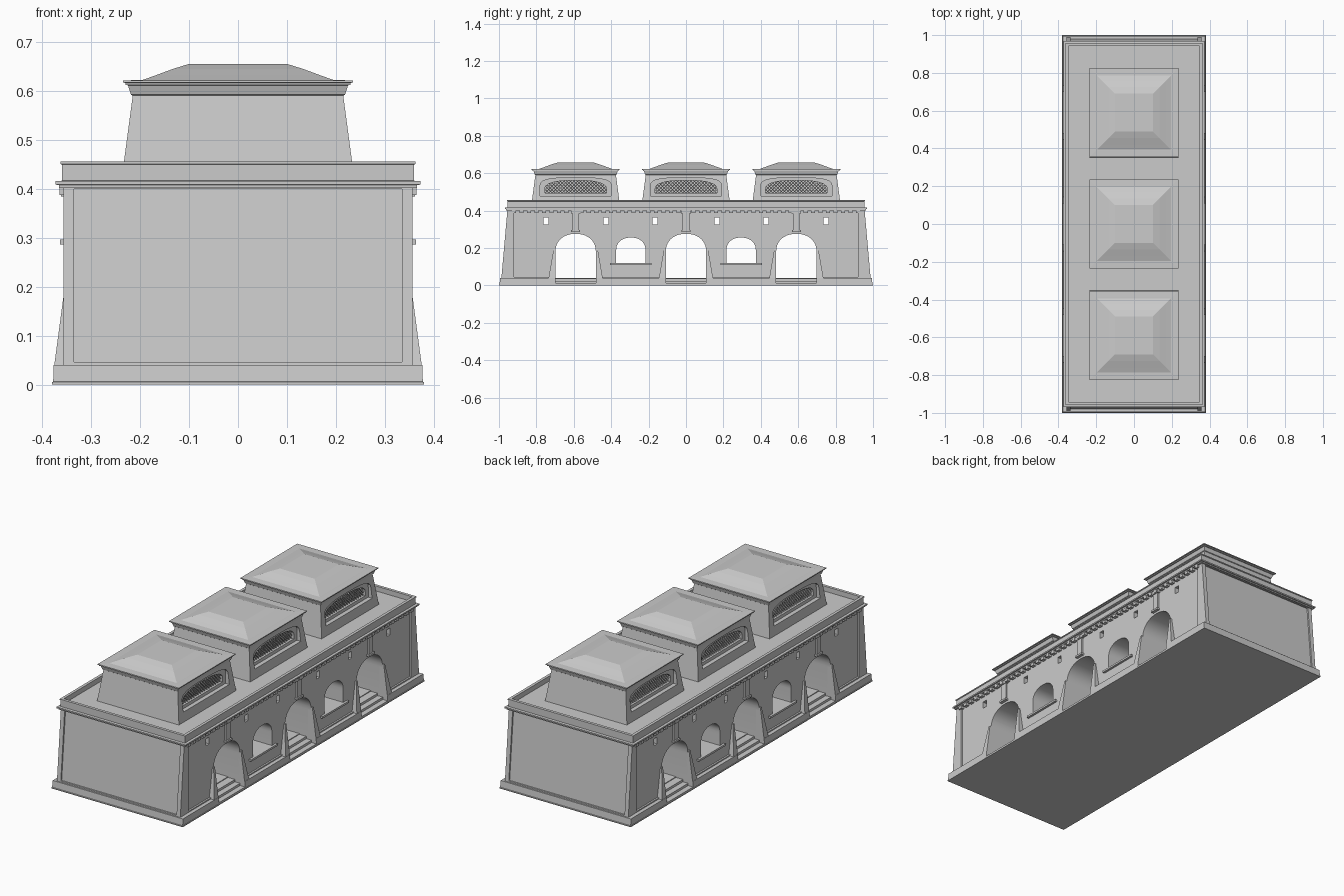
import bpy, bmesh, math
from mathutils import Matrix, Vector

if "Cube" in bpy.data.objects:
    bpy.data.objects.remove(bpy.data.objects["Cube"], do_unlink=True)

stone = bpy.data.materials.new("grey_stone")
stone.use_nodes = True
GREY = (0.6, 0.6, 0.6, 1)
stone.diffuse_color = GREY
stone.node_tree.nodes["Principled BSDF"].inputs["Base Color"].default_value = GREY


def finish(name, bm):
    bmesh.ops.recalc_face_normals(bm, faces=bm.faces)
    mesh = bpy.data.meshes.new(name)
    bm.to_mesh(mesh)
    bm.free()
    mesh.materials.append(stone)
    obj = bpy.data.objects.new(name, mesh)
    bpy.context.collection.objects.link(obj)
    return obj


def loft(name, rings, y=0):
    """Stack of rectangles (half x, half y, z) joined into one solid."""
    bm = bmesh.new()
    loops = [[bm.verts.new((sx * hx, y + sy * hy, z))
              for sx, sy in ((-1, -1), (1, -1), (1, 1), (-1, 1))] for hx, hy, z in rings]
    for low, high in zip(loops, loops[1:]):
        for i in range(4):
            j = (i + 1) % 4
            bm.faces.new((low[i], low[j], high[j], high[i]))
    bm.faces.new(loops[0][::-1])
    bm.faces.new(loops[-1])
    return finish(name, bm)


def add_prism(bm, profile, x0, x1):
    """Extrude a (y, z) outline along x."""
    a = [bm.verts.new((x0, y, z)) for y, z in profile]
    b = [bm.verts.new((x1, y, z)) for y, z in profile]
    n = len(profile)
    bm.faces.new(a)
    bm.faces.new(b[::-1])
    for i in range(n):
        bm.faces.new((a[i], b[i], b[(i + 1) % n], a[(i + 1) % n]))


def prisms(name, items):
    bm = bmesh.new()
    for item in items:
        add_prism(bm, *item)
    return finish(name, bm)


def rect(y, half, z0, z1):
    return [(y - half, z0), (y + half, z0), (y + half, z1), (y - half, z1)]


def arch(y, half, z0, spring, top, power=2.0, n=20):
    """Opening outline with a superelliptic head."""
    pts = [(y - half, z0), (y + half, z0)]
    for i in range(n + 1):
        c, s = math.cos(math.pi * i / n), math.sin(math.pi * i / n)
        pts.append((y + half * math.copysign(abs(c) ** (2 / power), c),
                    spring + (top - spring) * max(s, 0) ** (2 / power)))
    return pts


def boolean(obj, cutter, operation="DIFFERENCE"):
    """Apply a boolean and discard its cutter."""
    cutter.hide_render = True
    mod = obj.modifiers.new("cut", "BOOLEAN")
    mod.operation, mod.solver, mod.object = operation, "EXACT", cutter
    graph = bpy.context.evaluated_depsgraph_get()
    graph.update()
    mesh = bpy.data.meshes.new_from_object(obj.evaluated_get(graph))
    obj.modifiers.clear()
    obj.data = mesh
    bpy.data.objects.remove(cutter, do_unlink=True)


SIDES = (-1, 1)
BAYS = (-0.59, 0, 0.59)
WINDOWS = (-0.295, 0.295)
GATE = 0.108

# Plinth, notched for the steps
plinth = loft("plinth", [(0.38, 1, 0), (0.38, 1, 0.005), (0.378, 0.997, 0.006), (0.377, 0.994, 0.04)])
boolean(plinth, prisms("step_notches", [(rect(y, GATE, 0.002, 0.1), s * 0.28, s * 0.5)
                                        for y in BAYS for s in SIDES]))
prisms("steps", [(rect(y, GATE, 0, z), s * 0.27, s * x) for y in BAYS for s in SIDES
                 for x, z in ((0.378, 0.012), (0.35, 0.024), (0.32, 0.036))])

# Main block with sloping ends, recessed panels and passages
block = loft("main_block", [(0.357, 0.987, 0.04), (0.357, 0.955, 0.402)])
boolean(block, prisms("side_panels", [(rect(0, 0.92, 0.046, 0.4), s * 0.348, s * 0.5) for s in SIDES]))
boolean(block, prisms("end_panels", [([(s * 0.979, 0.046), (s * 0.947, 0.4), (s * 1.1, 0.4), (s * 1.1, 0.046)],
                                      -0.335, 0.335) for s in SIDES]))
openings = [arch(y, GATE, 0.03, 0.18, 0.276, 2.2) for y in BAYS]
openings += [arch(y, 0.078, 0.12, 0.19, 0.256, 2.2) for y in WINDOWS]
openings += [rect(s * y, 0.013, 0.326, 0.362) for y in (0.165, 0.428, 0.748) for s in SIDES]
boolean(block, prisms("openings", [(p, -0.6, 0.6) for p in openings]))

# Battered jambs beside each gate
bm = bmesh.new()
for y in BAYS:
    for s in SIDES:
        for t in SIDES:
            low = [(0.33, GATE), (0.376, GATE), (0.376, 0.145), (0.33, 0.145)]
            high = [(0.33, GATE), (0.355, GATE), (0.355, 0.118), (0.33, 0.118)]
            a = [bm.verts.new((s * px, y + t * py, 0.038)) for px, py in low]
            b = [bm.verts.new((s * px, y + t * py, 0.195)) for px, py in high]
            bm.faces.new(a)
            bm.faces.new(b)
            for i in range(4):
                j = (i + 1) % 4
                bm.faces.new((a[i], a[j], b[j], b[i]))
finish("gate_jambs", bm)

# Window sills, strips over the gates and their corbels
prisms("window_sills", [(rect(y, 0.11, 0.11, 0.12), s * 0.34, s * 0.36) for y in WINDOWS for s in SIDES])
prisms("gate_strips", [(rect(y, 0.018, 0.295, 0.4), s * 0.34, s * 0.357) for y in BAYS for s in SIDES])
prisms("gate_corbels", [(rect(y, 0.024, 0.287, 0.297), s * 0.34, s * 0.364) for y in BAYS for s in SIDES])
prisms("strip_heads", [(rect(y, 0.026, 0.385, 0.402), s * 0.34, s * 0.362) for y in BAYS for s in SIDES])

# Dentils below the cornice
prisms("dentils", [(rect(-0.92 + 0.04 * i, 0.011, 0.388, 0.404), s * 0.34, s * 0.365)
                   for i in range(47) for s in SIDES])

# Cornice, parapet and sunken roof deck
loft("cornice_and_parapet", [(0.366, 0.962, 0.402), (0.366, 0.962, 0.408), (0.373, 0.968, 0.409),
                             (0.373, 0.968, 0.416), (0.36, 0.954, 0.417), (0.36, 0.954, 0.45),
                             (0.363, 0.957, 0.451), (0.363, 0.957, 0.456), (0.348, 0.942, 0.456),
                             (0.348, 0.942, 0.43)])


def lattice_layer(name, y, side, lean):
    """Parallel slanted bars trimmed to the window outline."""
    bm = bmesh.new()
    x = side * (0.196 if lean > 0 else 0.192)
    for i in range(-14, 15):
        turn = Matrix.Rotation(lean * math.radians(45), 4, "X")
        place = Matrix.Translation((x, y + 0.018 * i, 0.53)) @ turn
        bar = bmesh.ops.create_cube(bm, size=1)["verts"]
        bmesh.ops.transform(bm, verts=bar, matrix=place @ Matrix.Diagonal((0.004, 0.004, 0.2, 1)))
    bars = finish(name, bm)
    boolean(bars, prisms("trim", [(arch(y, 0.167, 0.493, 0.515, 0.564, 2.4), side * 0.15, side * 0.3)]),
            "INTERSECT")


# Roof pavilions
for label, y in zip(("front", "middle", "back"), BAYS):
    tower = loft(label + "_pavilion", [(h, h, z) for h, z in ((0.238, 0.42), (0.215, 0.593))], y)
    boolean(tower, prisms("window_recess", [(arch(y, 0.19, 0.478, 0.53, 0.576, 3), s * 0.208, s * 0.4)
                                            for s in SIDES]))
    boolean(tower, prisms("lattice_recess", [(arch(y, 0.165, 0.495, 0.515, 0.562, 2.4), s * 0.185, s * 0.4)
                                             for s in SIDES]))
    loft(label + "_pavilion_cornice", [(h, h, z) for h, z in (
        (0.216, 0.591), (0.219, 0.593), (0.225, 0.612), (0.23, 0.613), (0.23, 0.617),
        (0.235, 0.618), (0.235, 0.622), (0.2, 0.623))], y)
    loft(label + "_pavilion_roof", [(h, h, z) for h, z in (
        (0.204, 0.62), (0.17, 0.632), (0.135, 0.645), (0.1, 0.656))], y)
    for s, side in ((-1, "right"), (1, "left")):
        for lean in SIDES:
            lattice_layer(f"{label}_{side}_lattice_{'a' if lean > 0 else 'b'}", y, s, lean)

# Smooth the vaults, keep the masonry edges sharp
bpy.ops.object.select_all(action="DESELECT")
block.select_set(True)
bpy.context.view_layer.objects.active = block
bpy.ops.object.shade_smooth_by_angle(angle=math.radians(25))
